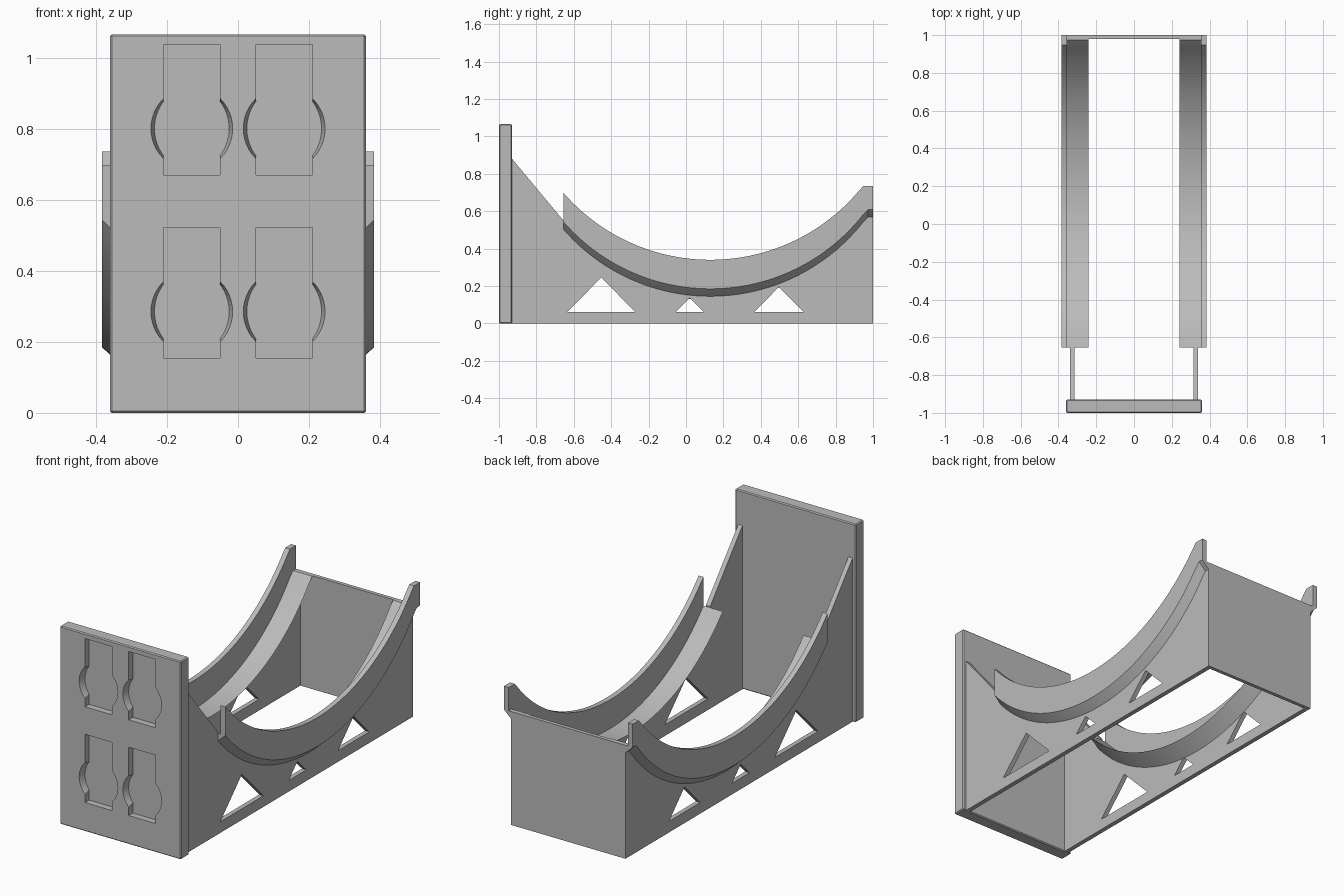
import bpy, bmesh, math
from mathutils import Matrix, Vector

cube = bpy.data.objects.get("Cube")
if cube:
    bpy.data.objects.remove(cube, do_unlink=True)

grey = bpy.data.materials.new("plain grey")
grey.use_nodes = True
COLOUR = (0.5, 0.5, 0.5, 1)
grey.diffuse_color = COLOUR
grey.node_tree.nodes["Principled BSDF"].inputs["Base Color"].default_value = COLOUR


def make(name, bm):
    bmesh.ops.recalc_face_normals(bm, faces=bm.faces)
    mesh = bpy.data.meshes.new(name)
    bm.to_mesh(mesh)
    bm.free()
    mesh.materials.append(grey)
    ob = bpy.data.objects.new(name, mesh)
    bpy.context.collection.objects.link(ob)
    return ob


def box(name, lo, hi, bevel=0):
    bm = bmesh.new()
    lo, hi = Vector(lo), Vector(hi)
    bmesh.ops.create_cube(bm, size=1, matrix=Matrix.Translation((lo + hi) / 2) @ Matrix.Diagonal((*(hi - lo), 1)))
    if bevel:
        bmesh.ops.bevel(bm, geom=bm.edges[:], offset=bevel, segments=1, affect='EDGES')
    return make(name, bm)


def loft(name, rings):
    """Join matching closed rings of points and cap both ends."""
    bm = bmesh.new()
    rows = [[bm.verts.new(p) for p in ring] for ring in rings]
    n = len(rows[0])
    for a, b in zip(rows, rows[1:]):
        for i in range(n):
            j = (i + 1) % n
            bm.faces.new((a[i], a[j], b[j], b[i]))
    bm.faces.new(rows[0])
    bm.faces.new(rows[-1])
    return make(name, bm)


def cut(ob, cutter):
    """Subtract a cutter for good, then remove it."""
    mod = ob.modifiers.new("cut", 'BOOLEAN')
    mod.operation, mod.solver, mod.object = 'DIFFERENCE', 'EXACT', cutter
    cutter.hide_render = True
    bpy.ops.object.select_all(action='DESELECT')
    bpy.context.view_layer.objects.active = ob
    ob.select_set(True)
    bpy.ops.object.modifier_apply(modifier=mod.name)
    bpy.data.objects.remove(cutter, do_unlink=True)


def smooth(ob):
    bpy.ops.object.select_all(action='DESELECT')
    bpy.context.view_layer.objects.active = ob
    ob.select_set(True)
    bpy.ops.object.shade_smooth_by_angle(angle=math.radians(20))


# Circular cradle line shared by walls, ledges and flanges
RADIUS, MID_Y, CENTRE_Z = 1.04, 0.13, 1.225
FRONT, BACK = -0.655, 1.0
STEPS = 64
ys = [FRONT + (BACK - FRONT) * i / STEPS for i in range(STEPS + 1)]


def seat(y):
    return CENTRE_Z - math.sqrt(RADIUS ** 2 - (y - MID_Y) ** 2)


# Front plate with four keyhole pockets
plate = box("front_plate", (-0.36, -1, 0), (0.36, -0.93, 1.065), 0.005)
DEPTH = 0.035
for x in (-0.13, 0.13):
    for bottom in (0.155, 0.67):
        cut(plate, box("slot_cutter", (x - 0.08, -1.1, bottom), (x + 0.08, -1 + DEPTH, bottom + 0.367)))
        rings = []
        for y, rx in ((-1.02, 0.115), (-1, 0.115), (-1 + DEPTH, 0.105)):
            angles = [math.tau * i / 48 for i in range(48)]
            rings.append([(x + rx * math.cos(a), y, bottom + 0.13 + 0.117 * math.sin(a)) for a in angles])
        cut(plate, loft("round_cutter", rings))

# Back panel
box("back_panel", (-0.335, 0.98, 0), (0.335, 1, 0.61))

# Triangular windows: centre y, half width, apex height
windows = ((-0.453, 0.183, 0.245), (0.02, 0.075, 0.135), (0.497, 0.133, 0.195))

for side, label in ((1, "left"), (-1, "right")):
    # Side wall: brace at the front, arc under the cradle
    outline = [(-0.94, 0), (BACK, 0)]
    outline += [(y, min(seat(y), 0.61) - 0.01) for y in reversed(ys)]
    outline += [(FRONT, 0.55), (-0.93, 0.88), (-0.94, 0.88)]
    wall = loft(label + "_side_wall", [[(side * x, y, z) for y, z in outline] for x in (0.315, 0.34)])
    for mid, half, apex in windows:
        tri = [(mid - half, 0.06), (mid + half, 0.06), (mid, apex)]
        cut(wall, loft("window_cutter", [[(side * x, y, z) for y, z in tri] for x in (0.2, 0.5)]))

    # Cradle: ledge with sloped underside and raised outer flange
    rings = []
    for y in ys:
        z = min(seat(y), 0.61)
        top = min(seat(y) + 0.155, 0.735)
        section = [(0.24, z), (0.355, z), (0.355, top), (0.383, top),
                   (0.383, z), (0.34, z - 0.04), (0.315, z - 0.06)]
        rings.append([(side * x, y, h) for x, h in section])
    smooth(loft(label + "_cradle_rail", rings))
